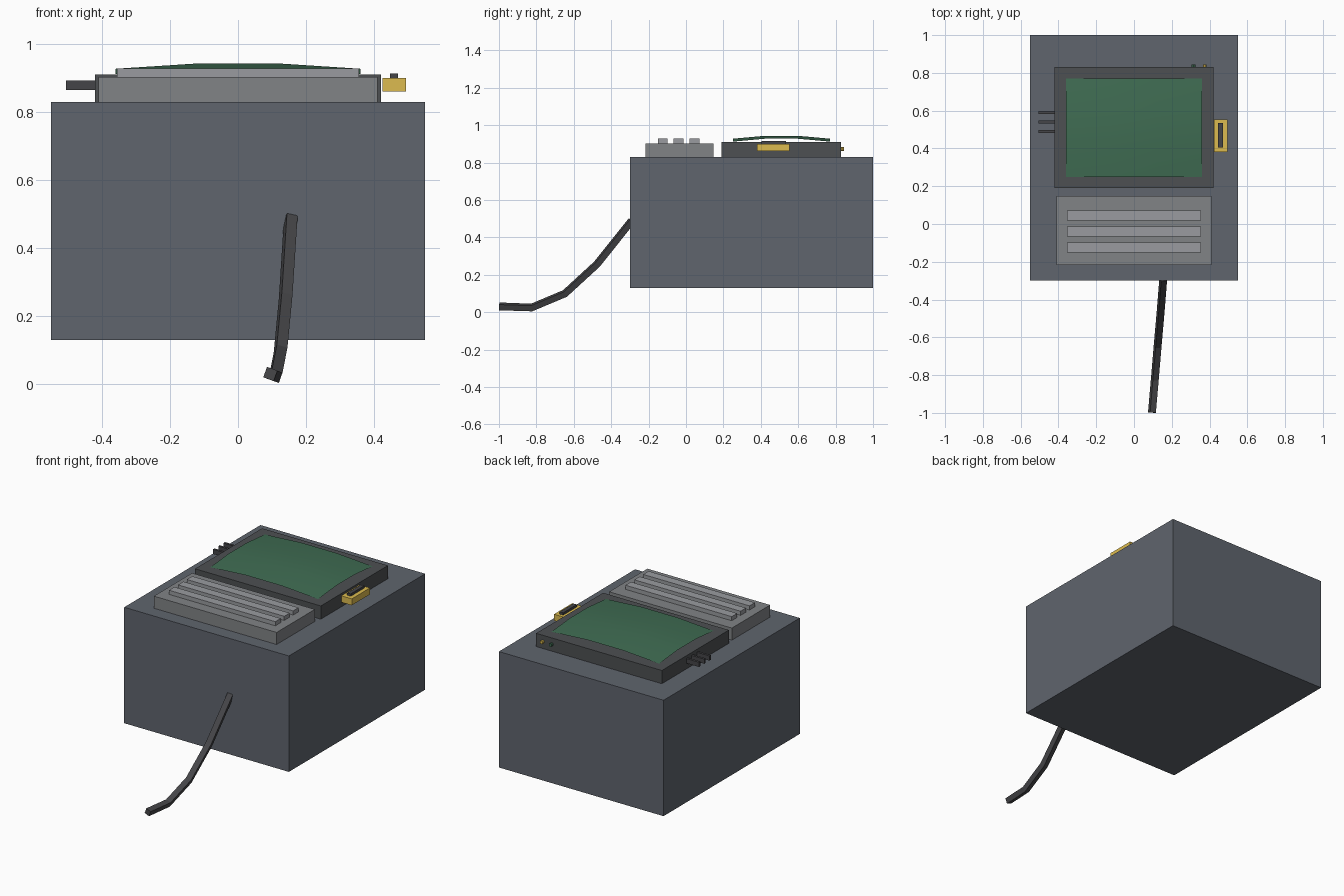
import bpy, bmesh, math
from mathutils import Vector

if "Cube" in bpy.data.objects:
    bpy.data.objects.remove(bpy.data.objects["Cube"])


def material(name, rgb):
    m = bpy.data.materials.new(name)
    m.diffuse_color = (*rgb, 1)
    m.use_nodes = True
    m.node_tree.nodes["Principled BSDF"].inputs["Base Color"].default_value = m.diffuse_color
    return m


SLATE = material("slate", (0.115, 0.13, 0.155))
DARK = material("charcoal", (0.075, 0.08, 0.085))
BLACK = material("dark_plastic", (0.06, 0.06, 0.065))
GREY = material("key_grey", (0.22, 0.23, 0.24))
LIGHT = material("key_light", (0.32, 0.33, 0.35))
GREEN = material("screen_green", (0.05, 0.15, 0.085))
GOLD = material("gold", (0.72, 0.5, 0.08))


def finish(name, bm, mat):
    me = bpy.data.meshes.new(name)
    bm.to_mesh(me)
    bm.free()
    me.materials.append(mat)
    ob = bpy.data.objects.new(name, me)
    bpy.context.collection.objects.link(ob)
    return ob


def box(name, x, y, z, mat):
    bm = bmesh.new()
    bmesh.ops.create_cube(bm, size=1)
    for v in bm.verts:
        v.co = Vector([(a + b) / 2 + c * (b - a) for (a, b), c in zip((x, y, z), v.co)])
    return finish(name, bm, mat)


# main housing and display bezel
box("housing", (-0.55, 0.55), (-0.3, 1.0), (0.13, 0.83), SLATE)
box("bezel", (-0.42, 0.42), (0.19, 0.83), (0.83, 0.91), DARK)

# keyboard with three key rows
box("keyboard", (-0.41, 0.41), (-0.217, 0.148), (0.83, 0.903), GREY)
for i, y in enumerate((-0.125, -0.04, 0.045)):
    box(f"key_row_{i + 1}", (-0.355, 0.355), (y - 0.026, y + 0.026), (0.895, 0.928), LIGHT)

# bulging screen sheet
bm = bmesh.new()
bmesh.ops.create_grid(bm, x_segments=3, y_segments=3, size=1)
for v in bm.verts:
    u, w = v.co.x, v.co.y
    v.co = Vector((u * 0.36, 0.51 + w * 0.26, 0.912 + 0.0175 * (2 - u * u - w * w)))
for f in bm.faces:
    f.smooth = True
finish("screen", bm, GREEN)

# three prongs on the left side
for i, y in enumerate((0.49, 0.54, 0.59)):
    box(f"prong_{i + 1}", (-0.505, -0.415), (y - 0.007, y + 0.007), (0.865, 0.893), BLACK)

# slide switch on the right side
box("switch_base", (0.424, 0.494), (0.38, 0.554), (0.861, 0.9), GOLD)
box("switch_slider", (0.446, 0.47), (0.405, 0.535), (0.89, 0.914), BLACK)

# indicator lights on the back
for name, x, mat in (("green_light", 0.315, GREEN), ("amber_light", 0.375, GOLD)):
    bpy.ops.mesh.primitive_cylinder_add(vertices=8, radius=0.01, depth=0.03,
                                        location=(x, 0.83, 0.872), rotation=(math.pi / 2, 0, 0))
    ob = bpy.context.object
    ob.name = name
    ob.data.materials.append(mat)

# square power cable drooping from the front
path = [Vector(p) for p in ((0.155, -0.29, 0.49), (0.14, -0.476, 0.257), (0.125, -0.647, 0.1),
                            (0.11, -0.825, 0.025), (0.095, -0.998, 0.031))]
bm = bmesh.new()
rings = []
for i, p in enumerate(path):
    t = (path[min(i + 1, 4)] - path[max(i - 1, 0)]).normalized()
    side = t.cross(Vector((0, 0, 1))).normalized() * -1
    up = side.cross(t).normalized()
    if up.z < 0:
        up.negate()
    ring = []
    for k in range(4):
        a = math.radians(45 + 90 * k - 20)
        ring.append(bm.verts.new(p + (side * math.cos(a) + up * math.sin(a)) * 0.023))
    rings.append(ring)
for r, s in zip(rings, rings[1:]):
    for k in range(4):
        bm.faces.new((r[k], r[(k + 1) % 4], s[(k + 1) % 4], s[k]))
bm.faces.new(rings[0])
bm.faces.new(rings[-1])
bmesh.ops.recalc_face_normals(bm, faces=bm.faces)
finish("power_cable", bm, BLACK)
